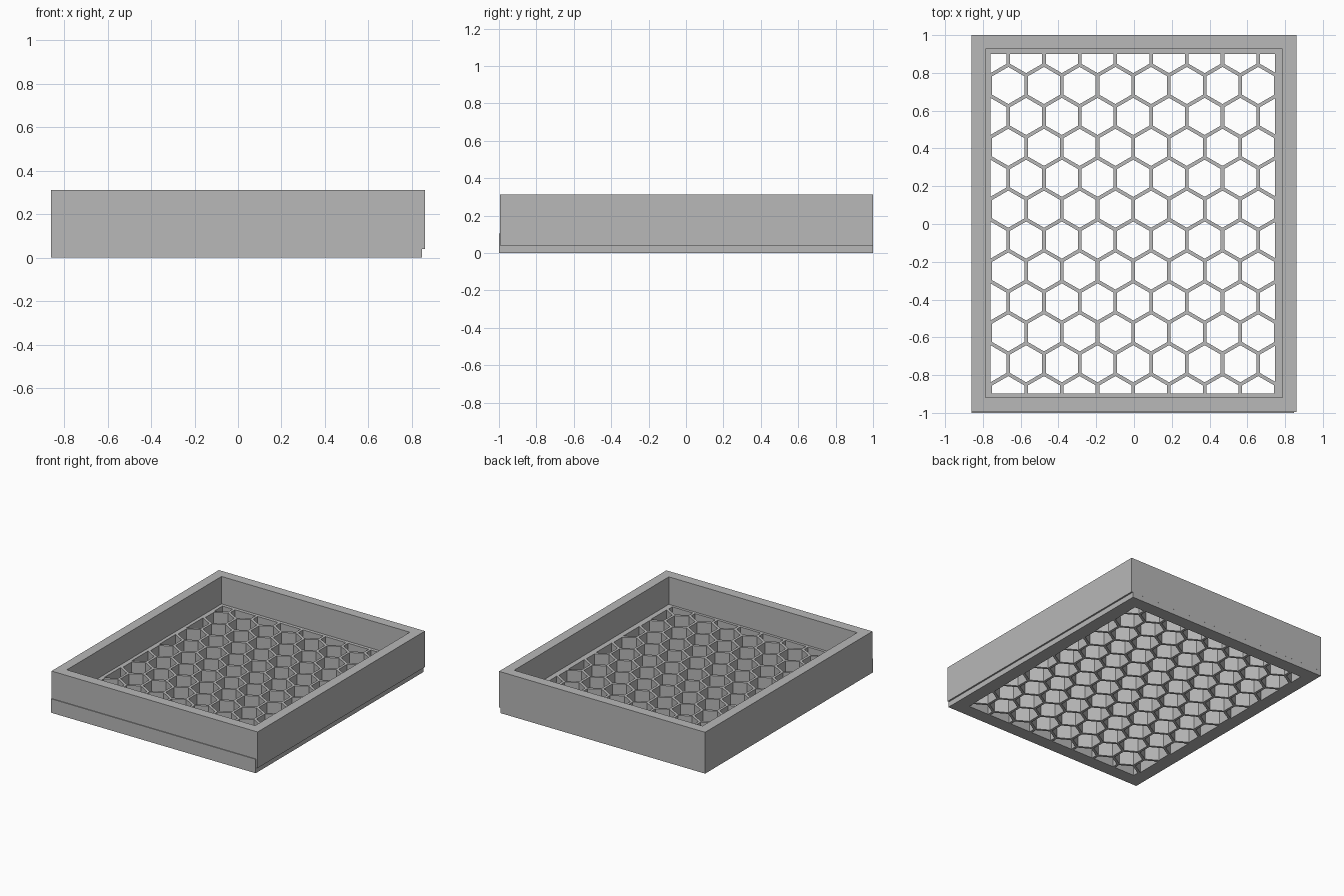
import bpy
import bmesh
import math
from mathutils import Vector

cube = bpy.data.objects.get("Cube")
if cube:
    bpy.data.objects.remove(cube, do_unlink=True)

# One plain grey for the whole tray
grey = bpy.data.materials.new("plain grey")
grey.use_nodes = True
colour = (0.48, 0.48, 0.48, 1)
grey.diffuse_color = colour
grey.node_tree.nodes["Principled BSDF"].inputs["Base Color"].default_value = colour


def extruded(name, bm, z0, z1):
    """Turn flat faces into a solid between two heights."""
    for v in bm.verts:
        v.co.z = z0
    top = bmesh.ops.extrude_face_region(bm, geom=bm.faces[:], use_keep_orig=True)
    for v in top["geom"]:
        if isinstance(v, bmesh.types.BMVert):
            v.co.z = z1
    bmesh.ops.recalc_face_normals(bm, faces=bm.faces[:])
    mesh = bpy.data.meshes.new(name)
    bm.to_mesh(mesh)
    bm.free()
    mesh.materials.append(grey)
    obj = bpy.data.objects.new(name, mesh)
    bpy.context.collection.objects.link(obj)
    return obj


def ring(bm, outer, inner):
    """Bridge two matching outlines with quads."""
    a = [bm.verts.new((x, y, 0)) for x, y in outer]
    b = [bm.verts.new((x, y, 0)) for x, y in inner]
    for i in range(len(a)):
        j = (i + 1) % len(a)
        bm.faces.new((a[i], a[j], b[j], b[i]))


def rect(x0, x1, y0, y1):
    return [(x0, y0), (x1, y0), (x1, y1), (x0, y1)]


def frame(name, outer, inner, z0, z1):
    bm = bmesh.new()
    ring(bm, rect(*outer), rect(*inner))
    return extruded(name, bm, z0, z1)


def hexagon(cx, cy, apothem):
    r = apothem / math.cos(math.pi / 6)
    angles = [math.radians(30 + 60 * i) for i in range(6)]
    return [(cx + r * math.cos(a), cy + r * math.sin(a)) for a in angles]


# Upper rim and the slightly offset base frame
opening = (-0.76, 0.747, -0.898, 0.901)
base_top = 0.105
frame("upper_rim", (-0.86, 0.86, -0.994, 1), (-0.786, 0.786, -0.918, 0.926), 0.04, 0.312)
frame("base_frame", (-0.8598, 0.848, -1, 0.9998), opening, 0, base_top)

# Honeycomb floor, trimmed to the opening
pitch = 0.189
wall = 0.019
row_step = pitch * math.sin(math.pi / 3)
bm = bmesh.new()
for row in range(-1, 13):
    cy = 0.897 - row * row_step
    for col in range(-5, 6):
        cx = -0.004 + (col + (row % 2) / 2) * pitch
        ring(bm, hexagon(cx, cy, pitch / 2), hexagon(cx, cy, (pitch - wall) / 2))
bmesh.ops.remove_doubles(bm, verts=bm.verts[:], dist=0.0005)
x0, x1, y0, y1 = opening
for point, normal in (((x0, 0, 0), (-1, 0, 0)), ((x1, 0, 0), (1, 0, 0)),
                      ((0, y0, 0), (0, -1, 0)), ((0, y1, 0), (0, 1, 0))):
    bmesh.ops.bisect_plane(bm, geom=bm.verts[:] + bm.edges[:] + bm.faces[:], dist=1e-5,
                           plane_co=Vector(point), plane_no=Vector(normal), clear_outer=True)
extruded("honeycomb_floor", bm, 0, base_top)
